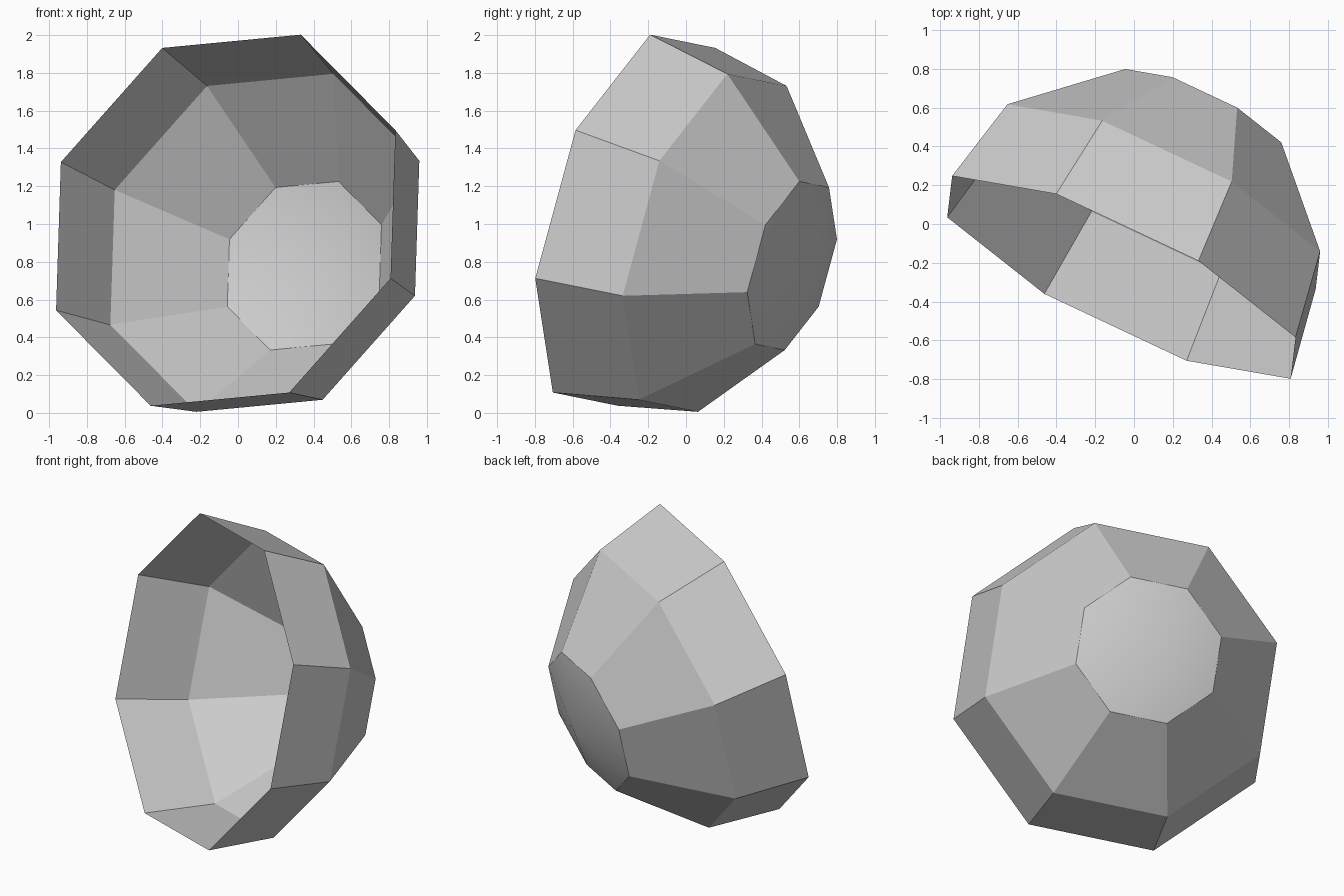
import bpy, bmesh, math
from mathutils import Vector

if "Cube" in bpy.data.objects:
    bpy.data.objects.remove(bpy.data.objects["Cube"], do_unlink=True)

# Plain grey material
grey = bpy.data.materials.new("plain grey")
grey.use_nodes = True
colour = (0.6, 0.6, 0.6, 1)
grey.diffuse_color = colour
grey.node_tree.nodes["Principled BSDF"].inputs["Base Color"].default_value = colour

# Tilted frame of the bowl: axis runs from the open rim to the closed dome
SIDES = 8
centre = Vector((-0.065, -0.275, 1.02))
axis = Vector((0.432, 0.868, -0.25)).normalized()
u = Vector((-0.335, 0.43, 0.91))
u = (u - axis * u.dot(axis)).normalized()
w = axis.cross(u)

# Profile as (distance along axis, radius): rim, shoulder, dome edge
profile = [(0, 1.063), (0.48, 0.968), (0.965, 0.483)]
dome_tip = 1.08

bm = bmesh.new()


def ring(distance, radius):
    angles = [2 * math.pi * i / SIDES for i in range(SIDES)]
    return [bm.verts.new(centre + axis * distance
                         + radius * (u * math.cos(a) + w * math.sin(a))) for a in angles]


# Two bands of flat panels, then a shallow dome fan
rings = [ring(*p) for p in profile]
tip = bm.verts.new(centre + axis * dome_tip)
for i in range(SIDES):
    j = (i + 1) % SIDES
    for low, high in zip(rings, rings[1:]):
        bm.faces.new((low[i], low[j], high[j], high[i]))
    bm.faces.new((rings[-1][i], rings[-1][j], tip))

mesh = bpy.data.meshes.new("bowl_shell")
bm.to_mesh(mesh)
bm.free()
mesh.materials.append(grey)
bowl = bpy.data.objects.new("bowl_shell", mesh)
bpy.context.collection.objects.link(bowl)

# Flat panels with a smooth dome
bpy.context.view_layer.objects.active = bowl
bowl.select_set(True)
bpy.ops.object.shade_smooth_by_angle(angle=math.radians(25))
